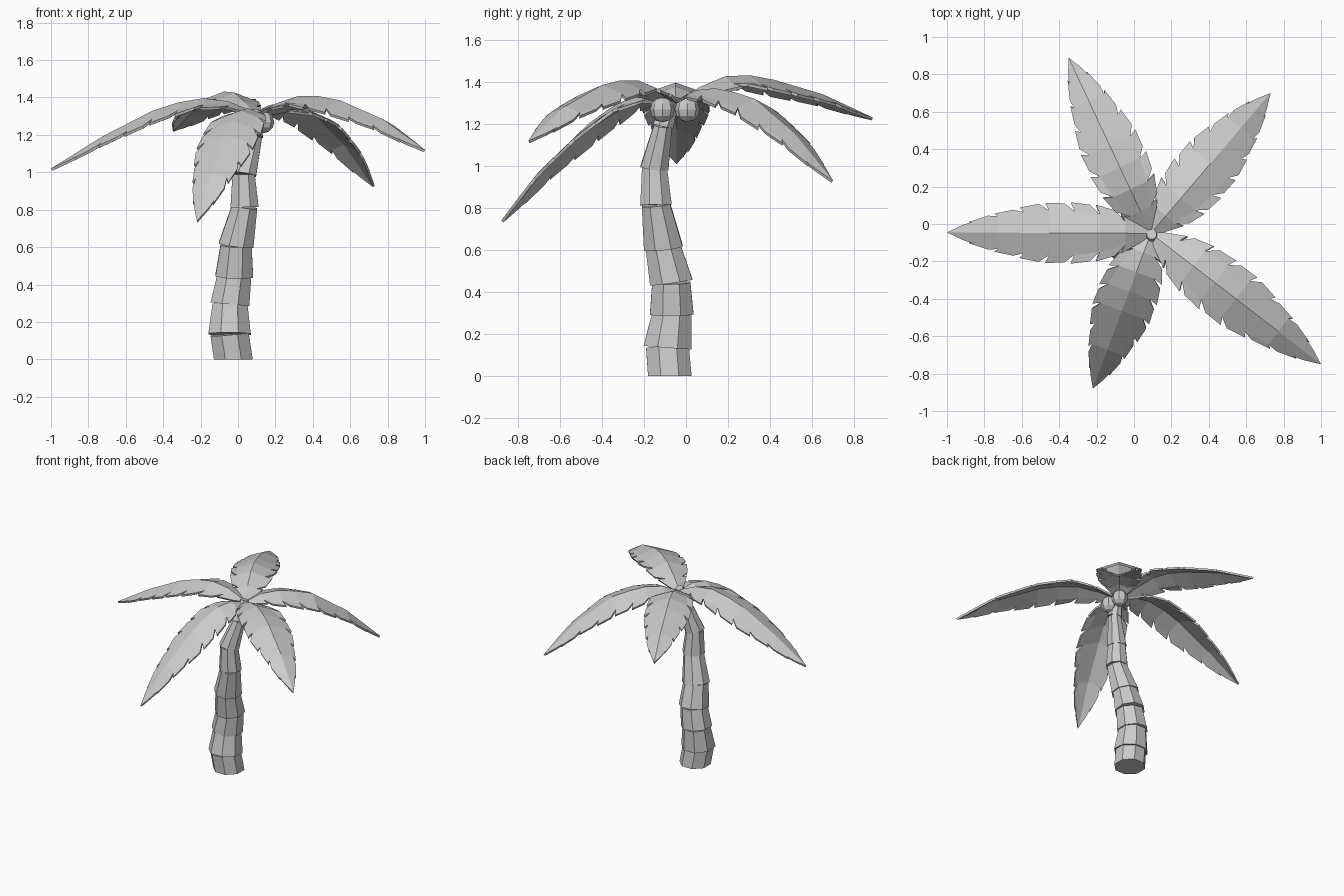
import bpy, bmesh, math
from mathutils import Vector

if "Cube" in bpy.data.objects:
    bpy.data.objects.remove(bpy.data.objects["Cube"])


def lerp_table(xs, ys, t):
    for i in range(len(xs) - 1):
        if t <= xs[i + 1]:
            f = (t - xs[i]) / (xs[i + 1] - xs[i])
            return ys[i] + (ys[i + 1] - ys[i]) * f
    return ys[-1]


def make_object(name, bm):
    mesh = bpy.data.meshes.new(name)
    bm.to_mesh(mesh)
    bm.free()
    ob = bpy.data.objects.new(name, mesh)
    bpy.context.collection.objects.link(ob)
    return ob


# Trunk: stacked eight-sided tapered segments following a bent path (x, y, z, radius)
path = [(-.025, -.077, 0, .108), (-.045, -.088, .135, .118), (-.043, -.068, .295, .108),
        (-.02, -.07, .445, .105), (-.01, -.108, .61, .096), (.035, -.143, .815, .078),
        (.03, -.15, .99, .069), (.085, -.11, 1.19, .05), (.095, -.055, 1.33, .03)]
SIDES = 8
bm = bmesh.new()
for i in range(len(path) - 1):
    a, b = Vector(path[i][:3]), Vector(path[i + 1][:3])
    tilt = (b - a).normalized()
    r0 = path[i][3]
    r1 = r0 * .98 if i == 0 else path[i + 1][3] * .9
    rings = []
    for c, r in ((a, r0), (b, r1)):
        ring = []
        for k in range(SIDES):
            ang = 2 * math.pi * (k + .5) / SIDES
            dx, dy = r * 1.04 * math.cos(ang), r * 1.04 * math.sin(ang)
            dz = 0 if c.z == 0 else -.6 * (dx * tilt.x + dy * tilt.y) / tilt.z
            ring.append(bm.verts.new(c + Vector((dx, dy, dz))))
        rings.append(ring)
    lo, hi = rings
    for k in range(SIDES):
        n = (k + 1) % SIDES
        bm.faces.new((lo[k], lo[n], hi[n], hi[k]))
    bm.faces.new(lo[::-1])
    bm.faces.new(hi)
make_object("trunk", bm)

# Fronds: folded, arched leaves with saw-tooth edges
CROWN = Vector((.09, -.05, 0))
S = [0, .15, .3, .5, .75, 1]
W_T = [0, .08, .2, .35, .55, .7, .85, 1]
W_V = [.02, .07, .14, .165, .16, .12, .08, 0]
TEETH = 8
DROOP = .35


def frond(name, tip, heights):
    along = Vector((tip[0], tip[1], 0)) - CROWN
    across = Vector((-along.y, along.x, 0)).normalized()

    def point(t, w):
        p = CROWN + along * t + across * w
        p.z = lerp_table(S, heights, t) - DROOP * abs(w)
        return p

    def width(t):
        return lerp_table(W_T, W_V, t)

    bm = bmesh.new()
    ts = [i / TEETH for i in range(TEETH + 1)]
    dt = 1 / TEETH
    rib = [bm.verts.new(point(t, 0)) for t in ts]
    for side in (1, -1):
        notch = [bm.verts.new(point(t, side * width(t) * (.6 + .3 * t))) for t in ts[:-1]]
        notch.append(rib[-1])
        for i in range(TEETH):
            faces = [[rib[i], rib[i + 1], notch[i + 1], notch[i]]]
            t_mid, t_peak = ts[i] + .4 * dt, ts[i] + 1.15 * dt
            mid = bm.verts.new(point(t_mid, side * width(t_mid) * .97))
            if i < TEETH - 1:
                peak = bm.verts.new(point(t_peak, side * width(t_peak)))
                faces.append([notch[i], notch[i + 1], peak, mid])
            else:
                faces = [[rib[i], rib[i + 1], notch[i]], [notch[i], rib[i + 1], mid]]
            for f in faces:
                bm.faces.new(f if side == 1 else f[::-1])
    ob = make_object(name, bm)
    mod = ob.modifiers.new("thickness", 'SOLIDIFY')
    mod.thickness = .014
    mod.offset = -1


frond("left_frond", (-1, -.045), [1.32, 1.39, 1.40, 1.33, 1.19, 1.02])
frond("front_frond", (-.22, -.88), [1.31, 1.35, 1.32, 1.20, 1.0, .74])
frond("front_right_frond", (1, -.75), [1.31, 1.38, 1.42, 1.385, 1.285, 1.12])
frond("back_right_frond", (.73, .70), [1.31, 1.37, 1.37, 1.32, 1.16, .93])
frond("back_left_frond", (-.35, .89), [1.31, 1.39, 1.445, 1.41, 1.34, 1.23])

# Coconuts: low-poly balls under the crown
for i, y in enumerate((-.112, .006)):
    bpy.ops.mesh.primitive_uv_sphere_add(segments=8, ring_count=6, radius=.059,
                                         location=(.135, y, 1.268))
    bpy.context.object.name = f"coconut_{i + 1}"
